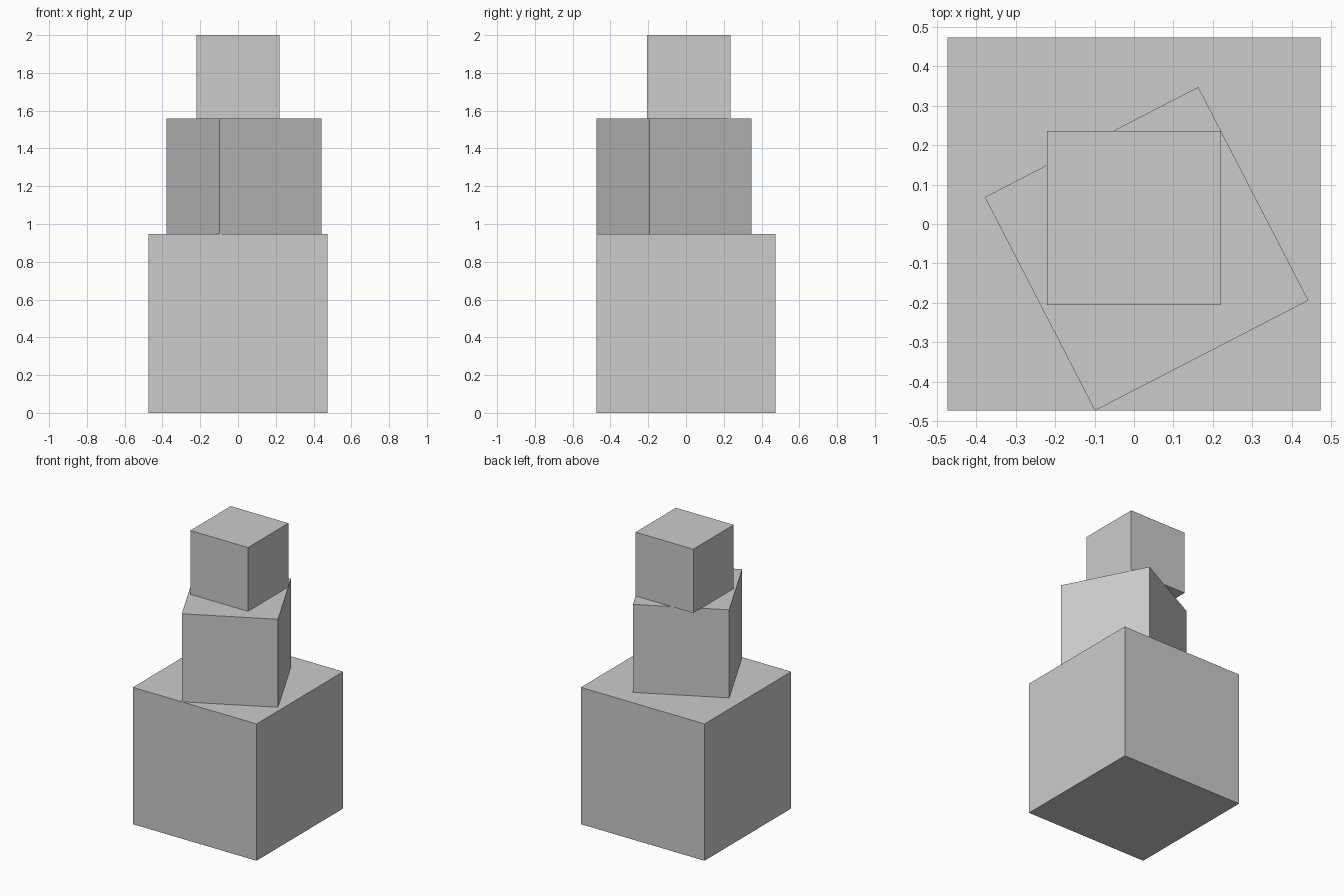
import bpy
from math import radians

if "Cube" in bpy.data.objects:
    bpy.data.objects.remove(bpy.data.objects["Cube"])


def block(name, size, x, y, base, turn=0):
    """Cube resting on height base, turned about z; returns its top height."""
    bpy.ops.mesh.primitive_cube_add(size=size, location=(x, y, base + size / 2),
                                    rotation=(0, 0, radians(turn)))
    bpy.context.object.name = name
    return base + size


# Three stacked cubes, each resting on the one below
top = block("bottom_block", 0.948, 0, 0, 0)
top = block("middle_block", 0.61, 0.032, -0.063, top, turn=27.3)
block("top_block", 0.442, 0, 0.015, top)
